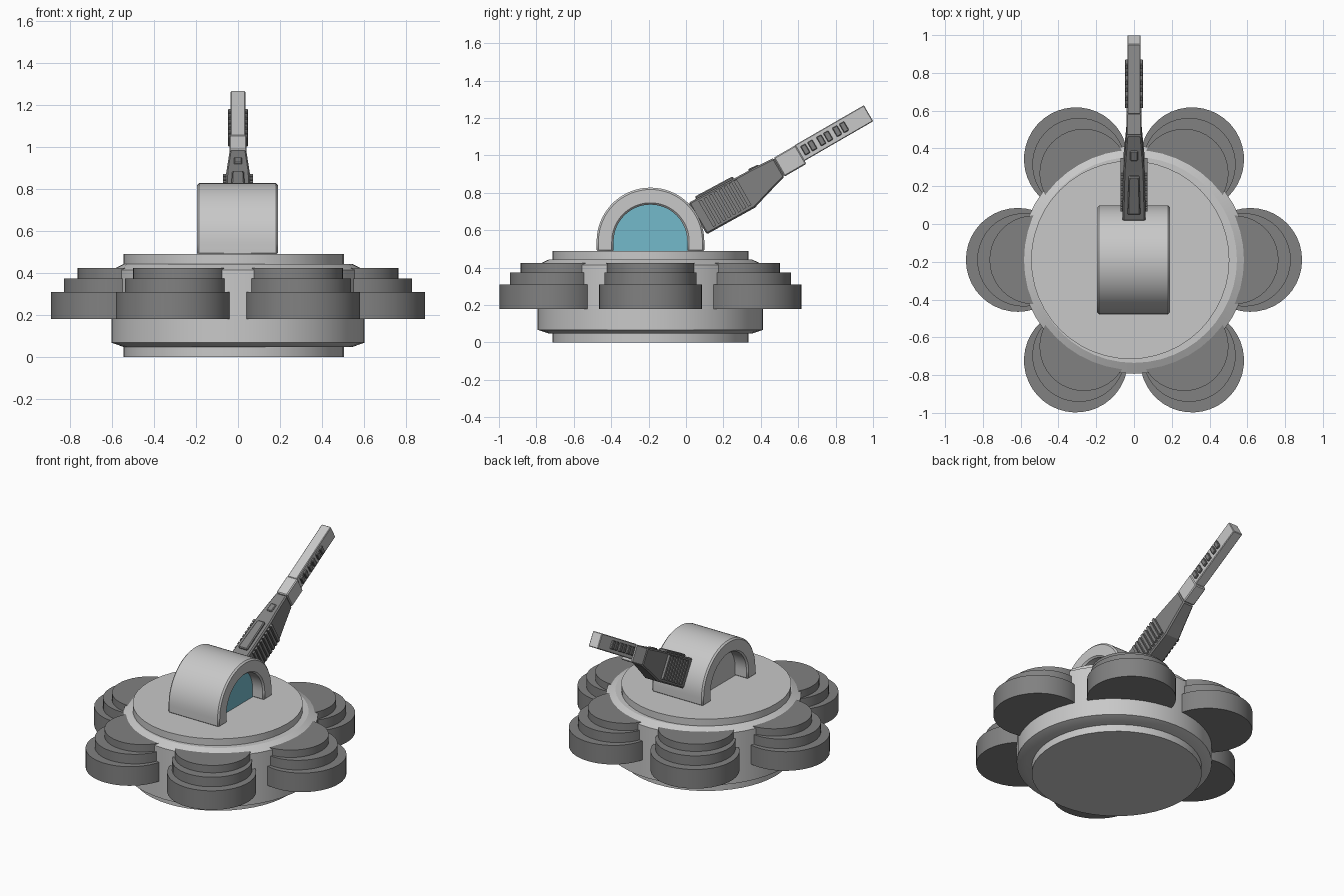
import bpy, bmesh, math

if "Cube" in bpy.data.objects:
    bpy.data.objects.remove(bpy.data.objects["Cube"])

def material(name, rgb):
    m = bpy.data.materials.new(name)
    m.diffuse_color = (*rgb, 1)
    m.use_nodes = True
    m.node_tree.nodes["Principled BSDF"].inputs["Base Color"].default_value = m.diffuse_color
    return m

LIGHT = material("light grey", (0.58, 0.58, 0.58))
DARK = material("dark grey", (0.22, 0.22, 0.22))
BLUE = material("window blue", (0.175, 0.49, 0.60))
CY = -0.19            # centre line of the round body
TILT = math.radians(30)

def finish(name, bm, mat, loc=(0, 0, 0), rot=(0, 0, 0), bevel=0, smooth=True):
    bmesh.ops.recalc_face_normals(bm, faces=bm.faces[:])
    me = bpy.data.meshes.new(name)
    bm.to_mesh(me)
    bm.free()
    ob = bpy.data.objects.new(name, me)
    bpy.context.collection.objects.link(ob)
    me.materials.append(mat)
    ob.location, ob.rotation_euler = loc, rot
    if bevel:
        b = ob.modifiers.new("bevel", 'BEVEL')
        b.width, b.segments = bevel, 1
        b.limit_method, b.angle_limit = 'ANGLE', math.radians(50)
    if smooth:
        bpy.ops.object.select_all(action='DESELECT')
        ob.select_set(True)
        bpy.context.view_layer.objects.active = ob
        bpy.ops.object.shade_smooth_by_angle(angle=math.radians(25))
    return ob

def loft(name, rings, mat, **kw):
    """Closed skin through rings of equal point count."""
    bm = bmesh.new()
    vs = [[bm.verts.new(p) for p in r] for r in rings]
    n = len(vs[0])
    for a, b in zip(vs, vs[1:]):
        for i in range(n):
            bm.faces.new((a[i], a[(i + 1) % n], b[(i + 1) % n], b[i]))
    bm.faces.new(vs[0])
    bm.faces.new(vs[-1])
    return finish(name, bm, mat, **kw)

def turned(name, profile, mat, seg=48, **kw):
    """Round stack; profile rows are radius, height, x offset."""
    rings = [[(dx + r * math.cos(2 * math.pi * i / seg), r * math.sin(2 * math.pi * i / seg), z)
              for i in range(seg)] for r, z, dx in profile]
    return loft(name, rings, mat, **kw)

def bar(name, rows, mat, bevel=0):
    """Tilted handle piece; rows are along, low, high, x min, x max."""
    rings = [[(x0, u, a), (x1, u, a), (x1, u, b), (x0, u, b)] for u, a, b, x0, x1 in rows]
    return loft(name, rings, mat, rot=(TILT, 0, 0), bevel=bevel, smooth=False)

# round body with thin discs below and above
turned("body", [(0.545, 0.048, 0), (0.603, 0.068, 0), (0.603, 0.415, 0), (0.545, 0.443, 0)],
       LIGHT, loc=(0, CY, 0))
turned("base_disc", [(0.525, 0, 0), (0.525, 0.06, 0)], LIGHT, loc=(-0.02, CY, 0))
turned("top_disc", [(0.525, 0.43, 0), (0.525, 0.49, 0)], LIGHT, loc=(-0.02, CY, 0))

# six stepped pods around the body
for k in range(6):
    a = k * math.pi / 3
    turned(f"pod_{k + 1}", [(0.275, 0.18, 0), (0.275, 0.31, 0), (0.247, 0.31, -0.032),
                            (0.247, 0.375, -0.032), (0.235, 0.375, -0.085), (0.235, 0.425, -0.085)],
           DARK, seg=40, loc=(0.615 * math.cos(a), CY + 0.615 * math.sin(a), 0), rot=(0, 0, a))

# arch-shaped housing on top
def arch_line(r, n=32):
    pts = [(r, 0.485)] + [(r * math.cos(math.pi * i / n), 0.54 + r * math.sin(math.pi * i / n))
                          for i in range(n + 1)]
    return pts + [(-r, 0.485)]

outer, inner = arch_line(0.288), arch_line(0.197)
bm = bmesh.new()
grid = [[bm.verts.new((x, y, z)) for y, z in line]
        for x, line in ((-0.195, outer), (0.19, outer), (0.19, inner), (-0.195, inner))]
for j in range(4):
    a, b = grid[j], grid[(j + 1) % 4]
    for i in range(len(a) - 1):
        bm.faces.new((a[i], a[i + 1], b[i + 1], b[i]))
for i in (0, -1):
    bm.faces.new([g[i] for g in grid])
finish("arch_housing", bm, LIGHT, loc=(0, CY, 0), bevel=0.01)

# recessed fill and blue window
def plug(name, x0, x1, mat):
    loft(name, [[(x, y, z) for y, z in arch_line(0.198)] for x in (x0, x1)], mat, loc=(0, CY, 0))

plug("arch_fill", -0.1, 0.1, LIGHT)
plug("window", 0.1, 0.106, BLUE)

# handle grip tapering into the neck
bar("handle_grip", [(0.385, 0.445, 0.64, -0.062, 0.062), (0.68, 0.44, 0.63, -0.056, 0.056),
                    (0.76, 0.465, 0.628, -0.05, 0.05), (0.90, 0.505, 0.62, -0.04, 0.04)], DARK, 0.008)
bar("grip_top_pad", [(0.43, 0.62, 0.652, -0.034, 0.034), (0.66, 0.62, 0.645, -0.028, 0.028)], DARK, 0.006)
bar("neck_nub", [(0.75, 0.61, 0.636, -0.02, 0.02), (0.81, 0.61, 0.632, -0.02, 0.02)], DARK, 0.005)
for k in range(8):
    u = 0.435 + 0.031 * k
    bar(f"grip_rib_{k + 1}", [(u, 0.462, 0.62, -0.072, 0.072), (u + 0.019, 0.462, 0.62, -0.072, 0.072)], DARK)

# light collar and long tip
bar("collar", [(0.90, 0.505, 0.621, -0.041, 0.041), (1.035, 0.505, 0.621, -0.041, 0.041)], LIGHT, 0.006)
bar("tip", [(1.03, 0.524, 0.623, -0.035, 0.035), (1.458, 0.524, 0.623, -0.035, 0.035)], LIGHT, 0.004)

# three pairs of raised bars through the tip
for k in range(6):
    u = 1.053 + 0.098 * (k // 2) + 0.043 * (k % 2)
    bar(f"tip_bar_{k + 1}", [(u, 0.547, 0.602, -0.048, 0.048), (u + 0.031, 0.547, 0.602, -0.048, 0.048)], DARK, 0.004)
